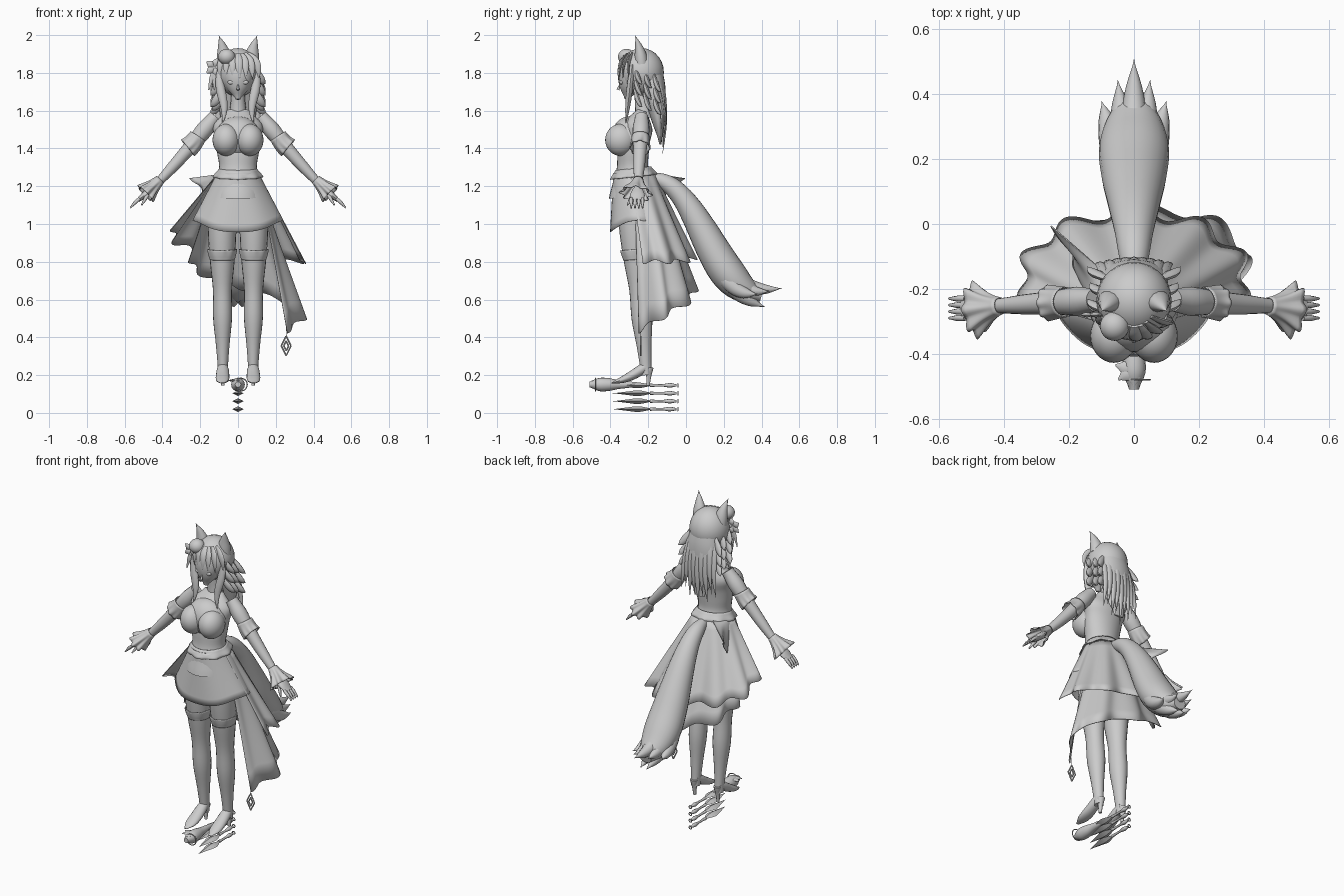
import bpy, bmesh
from math import sin, cos, pi, tau, radians
from mathutils import Vector

cube = bpy.data.objects.get("Cube")
if cube:
    bpy.data.objects.remove(cube)

GREY = (.6, .6, .6, 1)
material = bpy.data.materials.new("plain_grey")
material.use_nodes = True
material.diffuse_color = GREY
material.node_tree.nodes["Principled BSDF"].inputs["Base Color"].default_value = GREY
Y, Z, NONE = Vector((0, 1, 0)), Vector((0, 0, 1)), Vector((0, 0, 0))


def finish(name, bm, thickness=0, mirror=False):
    """Turn a bmesh into a smooth-shaded object, optionally thickened and mirrored."""
    bmesh.ops.remove_doubles(bm, verts=bm.verts, dist=.0003)
    bmesh.ops.recalc_face_normals(bm, faces=bm.faces)
    mesh = bpy.data.meshes.new(name)
    bm.to_mesh(mesh)
    bm.free()
    mesh.materials.append(material)
    part = bpy.data.objects.new(name, mesh)
    bpy.context.collection.objects.link(part)
    if thickness:
        part.modifiers.new("thickness", "SOLIDIFY").thickness = thickness
    if mirror:
        part.modifiers.new("mirror", "MIRROR")
    bpy.ops.object.select_all(action="DESELECT")
    part.select_set(True)
    bpy.context.view_layer.objects.active = part
    bpy.ops.object.shade_smooth_by_angle(angle=radians(45))


def smooth_value(values, t):
    """Catmull-Rom value at t along evenly spaced numbers."""
    last = len(values) - 1
    i = min(int(t * last), last - 1)
    f = t * last - i
    a, b, c, d = (values[max(0, min(last, i + k))] for k in (-1, 0, 1, 2))
    return max(0, b + f * ((c - a) + f * ((2 * a - 5 * b + 4 * c - d) + f * (3 * b - a - 3 * c + d))) / 2)


def bridge(bm, rows, closed):
    for upper, lower in zip(rows, rows[1:]):
        count = len(upper)
        for j in range(count if closed else count - 1):
            k = (j + 1) % count
            bm.faces.new((upper[j], upper[k], lower[k], lower[j]))


def stem(name, start, end, widths, bow=NONE, sway=NONE, depth=(1, 1), ref=Y,
         sides=16, ruffle=0, hollow=False, mirror=False):
    """Loft ellipses of evenly spaced half-widths along a bowed or swaying line."""
    start, end, bow, sway = Vector(start), Vector(end), Vector(bow), Vector(sway)
    steps = 4 * (len(widths) - 1)
    path = [start.lerp(end, i / steps) + bow * sin(pi * i / steps) + sway * sin(tau * i / steps)
            for i in range(steps + 1)]
    bm, rows = bmesh.new(), []
    for i, centre in enumerate(path):
        t = i / steps
        tangent = (path[min(i + 1, steps)] - path[max(i - 1, 0)]).normalized()
        across = tangent.cross(ref).normalized()
        along = across.cross(tangent)
        width = smooth_value(widths, t)
        height = width * (depth[0] + (depth[1] - depth[0]) * t)
        row = []
        for j in range(sides):
            a = tau * j / sides
            wave = 1 + ruffle * t * cos(a * 8)
            row.append(bm.verts.new(centre + wave * (across * width * cos(a) + along * height * sin(a))))
        rows.append(row)
    bridge(bm, rows, True)
    if not hollow:
        bm.faces.new(rows[0])
        bm.faces.new(rows[-1])
    finish(name, bm, .004 if hollow else 0, mirror)


def ball(name, centre, radii, mirror=False):
    bm = bmesh.new()
    bmesh.ops.create_uvsphere(bm, u_segments=28, v_segments=14, radius=1)
    bmesh.ops.scale(bm, vec=radii, verts=bm.verts)
    bmesh.ops.translate(bm, vec=centre, verts=bm.verts)
    finish(name, bm, mirror=mirror)


def hoop(name, centre, radius, thin):
    bpy.ops.mesh.primitive_torus_add(location=centre, rotation=(pi / 2, 0, 0), major_radius=radius,
                                     minor_radius=thin, major_segments=20, minor_segments=6)
    bpy.context.object.name = name
    bpy.context.object.data.materials.append(material)


def drape(name, first, last, hem, pleats, fold, columns=90, steps=8):
    """Pleated cloth hanging from an arc of the waist, in degrees, to a hem given by a rule."""
    bm, rows = bmesh.new(), []
    for k in range(steps + 1):
        t, row = k / steps, []
        for i in range(columns + 1):
            u = i / columns
            a = radians(first + (last - first) * u)
            outward = Vector((cos(a), sin(a), 0))
            waist = Vector((0, -.275, 1.27)) + outward * .11
            crease = fold * t * cos(tau * pleats * u)
            row.append(bm.verts.new(waist.lerp(Vector(hem(u)), t) + outward * crease - Z * crease / 2))
        rows.append(row)
    bridge(bm, rows, False)
    finish(name, bm, .004)


# Torso, neck and face
stem("torso", (0, -.27, 1.15), (0, -.23, 1.6), [.14, .12, .1, .11, .12, .13, .06],
     bow=-.03 * Y, depth=(1, .5), sides=28)
stem("neck", (0, -.22, 1.56), (0, -.24, 1.7), [.05, .04, .035])
stem("face", (0, -.315, 1.66), (0, -.265, 1.87), [.012, .055, .08, .085, .07], depth=(.9, .9), sides=24)
stem("nose", (0, -.35, 1.74), (0, -.36, 1.71), [.003, .008], sides=8)
stem("waist_frill", (0, -.28, 1.295), (0, -.275, 1.25), [.1, .13], depth=(.95, .95), sides=64,
     ruffle=.04, hollow=True)
ball("chest", (0, -.3, 1.46), (.12, .095, .11))
ball("bust", (.062, -.345, 1.445), (.073, .083, .085), mirror=True)
ball("eyes", (.036, -.342, 1.75), (.019, .01, .012), mirror=True)

# Hair cap, fringe and long back locks
ball("hair_cap", (0, -.235, 1.803), (.116, .118, .128))
TAPER = [.014, .022, .016, 0]
for i in range(-3, 4):
    u = i / 3
    back = .06 * u * u
    stem("fringe_lock", (.05 * u, back / 2 - .315, 1.9), (.1 * u + .01, back - .36, 1.76), TAPER,
         bow=(.02 * u, -.012, .015), depth=(.4, .4), sides=8)
stem("back_hair", (0, -.2, 1.82), (0, -.135, 1.42), [.09, .105, .1, .08, .03], bow=.01 * Y,
     depth=(.8, .2), sides=24)
for i in range(-4, 5):
    u = i / 4
    stem("back_lock", (.07 * u, -.15 - .04 * u * u, 1.84), (.12 * u, -.125, 1.36 + .07 * abs(u) + .04 * (i % 2)),
         TAPER, bow=.025 * Y, depth=(.6, .6), sides=8)

# Side locks, outward spikes and animal ears
stem("front_locks", (.085, -.285, 1.84), (.085, -.32, 1.52), [.018, .022, .024, .016, 0],
     sway=(.012, 0, 0), depth=(.7, .7), sides=10, mirror=True)
for tier in range(3):
    for row in range(3):
        y, z = -.27 + .05 * row, 1.8 - .06 * tier - .02 * row
        stem("side_spikes", (.08, y, z + .03), (.145 - .01 * (row % 2), y + .04, z - .06), TAPER,
             bow=(.01, 0, -.02), depth=(.6, .6), sides=8, mirror=True)
stem("ears", (.07, -.235, 1.85), (.102, -.27, 2), [.042, .036, .02, 0], bow=(-.006, .006, 0),
     depth=(.85, .85), sides=12, mirror=True)

# Arms, sleeve bands, cuffs and hands
shoulder, wrist = Vector((.12, -.235, 1.57)), Vector((.46, -.255, 1.18))
stem("arms", shoulder, wrist, [.035, .045, .038, .034, .03, .024, .02], bow=-.01 * Z, mirror=True)
stem("sleeve_bands", shoulder.lerp(wrist, .27), shoulder.lerp(wrist, .43), [.047, .05, .053], bow=-.006 * Z,
     sides=48, ruffle=.07, hollow=True, mirror=True)
stem("cuffs", shoulder.lerp(wrist, .86), wrist + Vector((.03, -.01, -.02)), [.027, .038, .054],
     depth=(1, 1.5), sides=64, ruffle=.14, hollow=True, mirror=True)
stem("palms", wrist, (.53, -.26, 1.125), [.02, .018, .01], depth=(1.4, 3), mirror=True)
for i in range(4):
    y = -.23 - .02 * i
    stem("fingers", (.52, y, 1.135), (.57, y, 1.085), [.009, .009, .004], bow=.003 * Z, sides=8, mirror=True)
stem("thumbs", (.475, -.28, 1.16), (.51, -.31, 1.1), [.01, .009, .004], sides=8, mirror=True)

# Legs, stocking tops and heeled shoes
hip, ankle = Vector((.085, -.28, 1.1)), Vector((.08, -.21, .2))
stem("legs", hip, ankle, [.075, .075, .065, .05, .05, .035, .025], depth=(1.1, 1.1), sides=20, mirror=True)
stem("stocking_tops", hip.lerp(ankle, .32), hip.lerp(ankle, .26), [.067, .073, .077], depth=(1.1, 1.1),
     sides=64, ruffle=.03, hollow=True, mirror=True)
stem("shoes", (.08, -.2, .255), (.083, -.395, .158), [.024, .032, .035, .036, .03, .01], bow=-.014 * Z,
     depth=(1, .3), ref=Z, mirror=True)
stem("shoe_heels", (.08, -.195, .24), (.08, -.2, .145), [.024, .014, .009], sides=10, mirror=True)

# Head ornament: round disc, bow petals and ribbons
ball("head_disc", (-.06, -.315, 1.885), (.045, .045, .042))
knot = Vector((-.125, -.28, 1.83))
for i in range(5):
    a = tau * i / 5
    stem("bow_petal", knot, knot + .05 * Vector((cos(a), 0, sin(a))), [.004, .02, .004], depth=(.4, .4), sides=8)
for x in (-.03, 0):
    stem("bow_ribbon", knot, knot + Vector((x, 0, -.12)), [.006, .012, .003], depth=(.3, .3), sides=8)


# Skirt, with the hem lowest in front
def skirt_hem(u):
    a = tau * u
    return .238 * cos(a), -.25 + .155 * sin(a), .955 + .065 * cos(a) ** 2


# Back layers, long on the left and lifted on the right
def upper_hem(u):
    a = radians(210 * u - 15)
    return .35 * cos(a), -.17 + .21 * sin(a), .8 + .18 * u ** 3


def lower_hem(u):
    a = radians(240 * u - 50)
    return .05 + .3 * cos(a), -.12 + .17 * sin(a), .43 + .38 * u


def flap_hem(u):
    return .08 * u - .25, -.02 - .12 * u, 1.25 - .13 * u


drape("skirt", 0, 360, skirt_hem, 6, .003)
drape("upper_train", -10, 195, upper_hem, 6, .022)
drape("lower_train", 0, 190, lower_hem, 5, .02)
drape("side_flap", 120, 190, flap_hem, 1, .015)

# Bushy tail with a split tip
stem("tail", (0, -.19, 1.25), (0, .4, .62), [.025, .045, .06, .08, .1, .108, .085, .04],
     sway=.075 * Z, depth=(1, .8), ref=Z, sides=24)
for i in range(-2, 3):
    u = i / 2
    stem("tail_tip", (.04 * u, .16, .78), (.1 * u, .51 - .13 * abs(u), .66 - .03 * abs(u)),
         [.03, .045, .04, .025, 0], bow=-.05 * Z, ref=Z, sides=12)
for x in (-.04, .04):
    stem("lower_tail_tip", (x, .18, .74), (x / 2, .42, .56), [.03, .045, .03, 0], bow=-.03 * Z, ref=Z, sides=12)

# Diamond pendant hanging from the long corner
pendant = Vector((.255, -.24, .355))
for size in (.013, .026):
    corners = [pendant + size * Vector((cos(k * pi / 2), 0, 2 * sin(k * pi / 2))) for k in range(5)]
    for a, b in zip(corners, corners[1:]):
        stem("pendant_bar", a, b, [.004, .004], sides=6)
stem("pendant_cord", pendant + .05 * Z, pendant + .1 * Z, [.002, .002], sides=6)

# Stack of throwing knives
for i in range(4):
    z = .02 + .042 * i
    stem("knife_blade", (0, -.39, z), (0, -.18, z), [0, .016, .03, .006], depth=(.5, .5), ref=Z, sides=4)
    stem("knife_handle", (0, -.19, z), (0, -.05, z), [.009, .007, .007, .012, .006], ref=Z, sides=8)
    hoop("knife_ring", (0, -.043, z), .009, .003)

# Round-headed charm lying in front, with a loop and petals
stem("charm", (0, -.51, .15), (0, -.26, .15), [.015, .035, .034, .024, .018, .012], ref=Z)
hoop("charm_loop", (.015, -.48, .15), .034, .003)
for i in range(3):
    a = pi * (.9 + .3 * i)
    stem("charm_petal", (0, -.45, .175), (.06 * cos(a), -.45 + .05 * sin(a), .17), [.012, .02, .003],
         depth=(.3, .3), ref=Z, sides=8)
